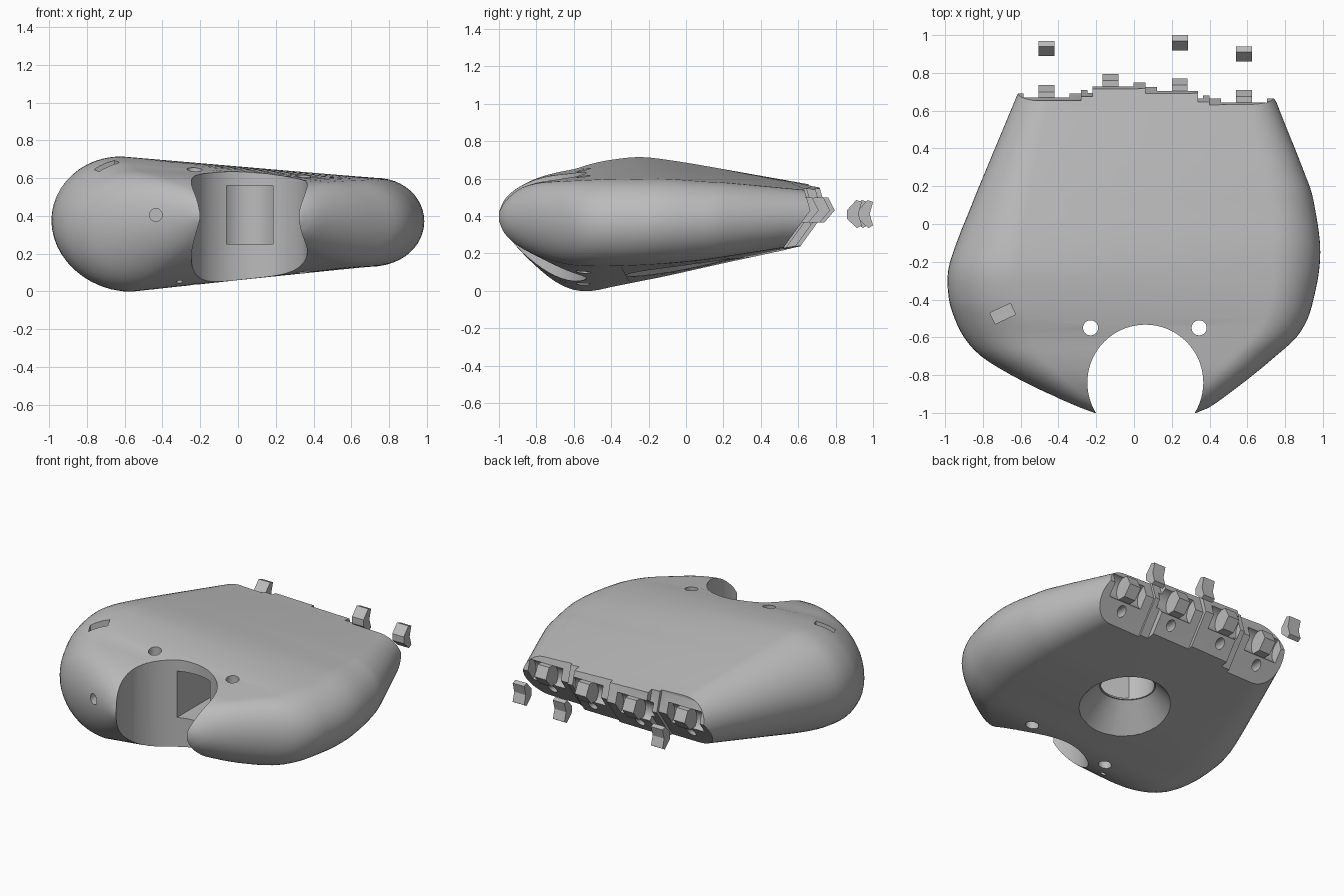
import bpy, bmesh, math
from mathutils import Matrix, Vector

if "Cube" in bpy.data.objects:
    bpy.data.objects.remove(bpy.data.objects["Cube"], do_unlink=True)

grey = bpy.data.materials.new("plain grey")
grey.use_nodes = True
grey.diffuse_color = (0.5, 0.5, 0.5, 1)
grey.node_tree.nodes["Principled BSDF"].inputs["Base Color"].default_value = (0.5, 0.5, 0.5, 1)


def make(name, bm):
    bmesh.ops.recalc_face_normals(bm, faces=bm.faces)
    if bm.calc_volume(signed=True) < 0:
        bmesh.ops.reverse_faces(bm, faces=bm.faces)
    mesh = bpy.data.meshes.new(name)
    bm.to_mesh(mesh)
    bm.free()
    mesh.materials.append(grey)
    obj = bpy.data.objects.new(name, mesh)
    bpy.context.collection.objects.link(obj)
    return obj


def loft(name, rings):
    """Skin closed rings of equal length and cap both ends."""
    bm = bmesh.new()
    loops = [[bm.verts.new(p) for p in ring] for ring in rings]
    for a, b in zip(loops, loops[1:]):
        for i in range(len(a)):
            j = (i + 1) % len(a)
            bm.faces.new((a[i], a[j], b[j], b[i]))
    bm.faces.new(loops[0])
    bm.faces.new(loops[-1])
    return make(name, bm)


def prism(name, x0, x1, profile):
    """Extrude a (y, z) profile along x."""
    return loft(name, [[(x, y, z) for y, z in profile] for x in (x0, x1)])


def cone(name, start, end, r1, r2=None, sides=48):
    start, end = Vector(start), Vector(end)
    axis = end - start
    bm = bmesh.new()
    bmesh.ops.create_cone(bm, cap_ends=True, segments=sides, radius1=r1,
                          radius2=r1 if r2 is None else r2, depth=axis.length)
    turn = axis.to_track_quat('Z', 'Y').to_matrix().to_4x4()
    bm.transform(Matrix.Translation((start + end) / 2) @ turn)
    return make(name, bm)


def box(name, centre, size, angle=0):
    bm = bmesh.new()
    bmesh.ops.create_cube(bm, size=1)
    bm.transform(Matrix.Translation(centre) @ Matrix.Rotation(angle, 4, 'Z')
                 @ Matrix.Diagonal((*size, 1)))
    return make(name, bm)


def volume(mesh):
    bm = bmesh.new()
    bm.from_mesh(mesh)
    result = bm.calc_volume(signed=True)
    bm.free()
    return result


def combine(target, tool, operation='DIFFERENCE'):
    """Boolean with the first solver whose change in volume is plausible."""
    before = volume(target.data)
    sign = 1 if operation == 'UNION' else -1
    mod = target.modifiers.new("combine", 'BOOLEAN')
    mod.operation = operation
    mod.object = tool
    for solver in ('MANIFOLD', 'EXACT', 'FLOAT'):
        mod.solver = solver
        graph = bpy.context.evaluated_depsgraph_get()
        mesh = bpy.data.meshes.new_from_object(target.evaluated_get(graph))
        if 1e-7 < sign * (volume(mesh) - before) < before * 0.3:
            target.data = mesh
            break
    target.modifiers.remove(mod)
    bpy.data.objects.remove(tool, do_unlink=True)


def section(y, xl, xr, top_l, low_l, top_r, low_r, steps=24):
    """Rounded slab section: a half ellipse at each side."""
    ring = []
    for x, top, low, side in ((xl, top_l, low_l, -1), (xr, top_r, low_r, 1)):
        half = (top - low) / 2
        wide = min(half * 1.1, (xr - xl) * 0.45)
        for i in range(steps + 1):
            a = math.pi * i / steps
            ring.append((x + side * wide * (math.sin(a) - 1), y,
                         (top + low) / 2 - side * half * math.cos(a)))
    return ring


def refine(rows, parts=3):
    """Smooth the stations with a cubic whose slopes follow the y spacing."""
    def slope(i, k):
        a, b = rows[max(i - 1, 0)], rows[min(i + 1, len(rows) - 1)]
        return (b[k] - a[k]) / (b[0] - a[0])
    out = []
    for i in range(len(rows) - 1):
        p, q = rows[i], rows[i + 1]
        h = q[0] - p[0]
        for n in range(parts):
            t = n / parts
            s = t * t * (3 - 2 * t)
            row = [p[0] + h * t]
            for k in range(1, len(p)):
                row.append(p[k] + (q[k] - p[k]) * s + h * t * (1 - t)
                           * (slope(i, k) * (1 - t) - slope(i + 1, k) * t))
            out.append(row)
    return out + [rows[-1]]


# Palm shell: y, left and right x, then top and bottom z at both sides
stations = [
    (-1, -.21, .33, .43, .37, .43, .36),
    (-.97, -.29, .4, .49, .32, .48, .3),
    (-.9, -.45, .5, .55, .23, .54, .24),
    (-.8, -.65, .63, .6, .13, .575, .19),
    (-.7, -.81, .75, .63, .05, .585, .155),
    (-.6, -.9, .86, .65, .005, .59, .135),
    (-.5, -.95, .92, .68, 0, .595, .13),
    (-.4, -.98, .95, .7, .02, .6, .13),
    (-.25, -.985, .98, .715, .05, .6, .135),
    (-.1, -.94, .985, .7, .08, .6, .145),
    (.1, -.86, .955, .668, .125, .585, .165),
    (.2, -.82, .93, .65, .147, .58, .18),
    (.68, -.62, .74, .565, .25, .535, .255),
    (.85, -.55, .68, .535, .28, .52, .28),
]
palm = loft("palm", [section(*s) for s in refine(stations)])

# Stepped wedge end; each cutter runs slightly into its lower neighbours
steps = [(-.9, -.28, .69), (-.28, -.22, .71), (-.22, .06, .75),
         (.06, .34, .725), (.34, .4, .68), (.4, .95, .665)]
for i, (x0, x1, y) in enumerate(steps):
    if i > 0 and steps[i - 1][2] < y:
        x0 -= .015
    if i < len(steps) - 1 and steps[i + 1][2] < y:
        x1 += .015
    combine(palm, prism("end_cutter", x0, x1, [
        (y - .035, .9), (y - .035, .55), (y, .43), (y - .13, .25),
        (y - .2, .15), (y - .2, -.1), (1.3, -.1), (1.3, .9)]))

# Knuckles: hinge groove, cord hole and centre tab
fingers = [(-.4625, .69), (-.125, .75), (.2425, .725), (.5825, .665)]
for x, y in fingers:
    combine(palm, cone("groove_cutter", (x - .122, y, .42), (x + .122, y, .42), .085, sides=32))
    combine(palm, cone("cord_cutter", (x, y - .35, .31), (x, y + .2, .31), .03, sides=20))
    combine(palm, prism("knuckle_tab", x - .042, x + .042, [
        (y - .16, .5), (y + .01, .5), (y + .045, .43), (y - .01, .365), (y - .16, .365)]), 'UNION')

# Thumb notch, open through the full height
combine(palm, cone("notch_cutter", (.06, -.84, -.2), (.06, -.84, 1), .307, sides=72))

# Palm dish, inner bore and the window joining it to the notch
combine(palm, cone("dish_cutter", (.05, 0, 0), (.05, 0, .24), .4, .17, sides=64))
combine(palm, cone("bore_cutter", (.05, 0, .2), (.05, 0, .6), .162))
combine(palm, box("window_cutter", (.0625, -.3, .405), (.245, .66, .31)))

# Screw holes and slot
for x in (-.23, .345):
    combine(palm, cone("screw_cutter", (x, -.55, -.2), (x, -.55, 1), .04, sides=24))
combine(palm, cone("front_hole_cutter", (-.435, -1.1, .405), (-.435, -.7, .405), .034, sides=24))
combine(palm, cone("small_hole_cutter", (-.31, -.66, -.1), (-.31, -.66, .25), .018, sides=16))
combine(palm, box("slot_cutter", (-.695, -.475, .63), (.12, .065, .34), math.radians(25)))

# Loose hinge blocks behind three knuckles
for x, y in ((-.4625, .89), (.2425, .92), (.5825, .86)):
    prism("hinge_block", x - .0425, x + .0425, [
        (y, .43), (y + .05, .485), (y + .08, .475), (y + .062, .41),
        (y + .08, .35), (y + .055, .335), (y, .385)])

# Smooth shading with crisp edges
bpy.ops.object.select_all(action='DESELECT')
palm.select_set(True)
bpy.context.view_layer.objects.active = palm
bpy.ops.object.shade_smooth_by_angle(angle=math.radians(30))
